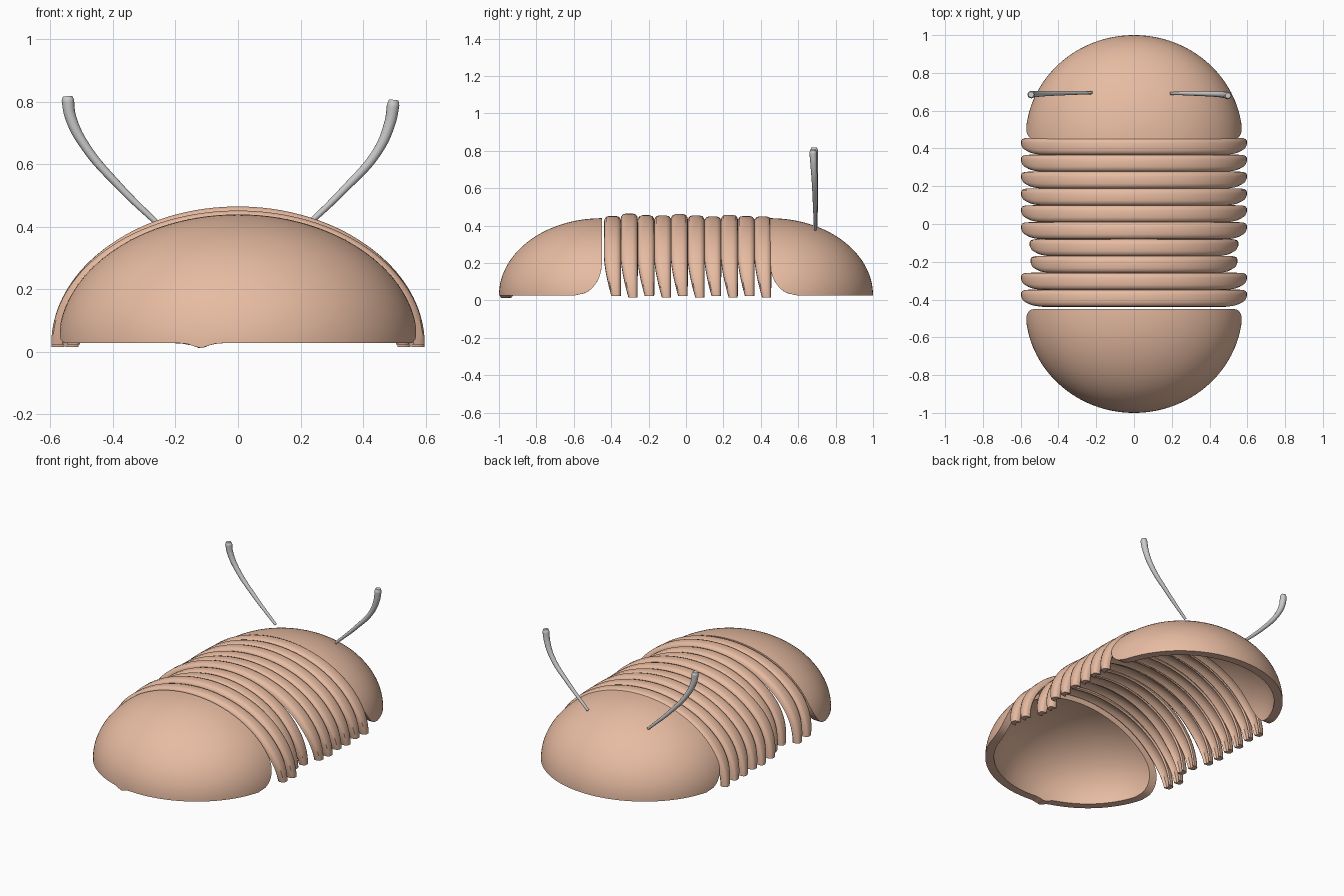
import bpy, bmesh
from math import sin, cos, pi, sqrt, exp, asin

if "Cube" in bpy.data.objects:
    bpy.data.objects.remove(bpy.data.objects["Cube"])

skin = bpy.data.materials.new("shell_tan")
skin.diffuse_color = (0.8, 0.5, 0.36, 1)
skin.use_nodes = True
skin.node_tree.nodes["Principled BSDF"].inputs["Base Color"].default_value = skin.diffuse_color


def make_object(name, bm, angle=0.7):
    bmesh.ops.remove_doubles(bm, verts=bm.verts, dist=1e-5)
    bmesh.ops.recalc_face_normals(bm, faces=bm.faces)
    me = bpy.data.meshes.new(name)
    bm.to_mesh(me)
    bm.free()
    ob = bpy.data.objects.new(name, me)
    bpy.context.collection.objects.link(ob)
    me.materials.append(skin)
    bpy.ops.object.select_all(action='DESELECT')
    bpy.context.view_layer.objects.active = ob
    ob.select_set(True)
    bpy.ops.object.shade_smooth_by_angle(angle=angle)
    return ob


def dome_grid(bm, rx, rz, ry, s, notch, na=96, nt=32):
    """Quarter ellipsoid with rounded lower corners; returns rows of verts."""
    rows = []
    for i in range(na + 1):
        a = pi * i / na
        z0 = 0.028 + rz * sin(a)
        k = max(0, (0.2 - z0) / 0.172)
        p0 = asin(0.14 * (1 - sqrt(max(0, 1 - k * k))) / ry)
        row = []
        for j in range(nt + 1):
            p = p0 + (pi / 2 - p0) * j / nt
            x, z = rx * cos(a) * cos(p), 0.028 + rz * sin(a) * cos(p)
            if notch:
                z -= 0.022 * exp(-((x + 0.12) / 0.03) ** 2) * max(0, 1 - z / 0.1)
            row.append(bm.verts.new((x, s * (0.45 + ry * sin(p)), z)))
        rows.append(row)
    for i in range(na):
        for j in range(nt):
            q = (rows[i][j], rows[i + 1][j], rows[i + 1][j + 1], rows[i][j + 1])
            bm.faces.new(q)
    return rows


def dome(name, s, notch=False):
    bm = bmesh.new()
    outer = dome_grid(bm, 0.575, 0.412, 0.55, s, notch)
    inner = dome_grid(bm, 0.525, 0.362, 0.50, s, notch)

    def bridge(u, v):
        for k in range(len(u) - 1):
            bm.faces.new((u[k], u[k + 1], v[k + 1], v[k]))
    bridge([r[0] for r in outer], [r[0] for r in inner])
    bridge(outer[0], inner[0])
    bridge(outer[-1], inner[-1])
    return make_object(name, bm)


# Head and tail shells
dome("head_shell", 1)
dome("tail_shell", -1, True)

# Rib cross-section: (fore-aft fraction, depth below outer surface)
SECTION = [(-1, .035), (-.95, .018), (-.75, .005), (-.4, 0), (.4, 0), (.75, .005),
           (.95, .018), (1, .035), (.8, .042), (.4, .03), (-.4, .03), (-.8, .042)]


def rib(name, y, rx, top, base, n=72):
    bm = bmesh.new()
    rings = []
    for i in range(n + 1):
        a = pi * i / n
        z = base + (top - base) * sin(a)
        k = max(0, (0.25 - z) / 0.25) ** 1.5   # taper and sweep at the tips
        half, yc = 0.046 - 0.024 * k, y + 0.022 * k
        ring = []
        for f, d in SECTION:
            ring.append(bm.verts.new(((rx - d) * cos(a), yc + f * half,
                                      base + (top - base - d) * sin(a))))
        rings.append(ring)
    m = len(SECTION)
    for r, q in zip(rings, rings[1:]):
        for j in range(m):
            bm.faces.new((r[j], r[(j + 1) % m], q[(j + 1) % m], q[j]))
    bm.faces.new(rings[0])
    bm.faces.new(rings[-1])
    return make_object(name, bm)


# Ten body ribs, front pair of the narrow ones at index 6 and 7
heights = [.45, .452, .458, .45, .455, .462, .455, .456, .465, .452]
for i in range(10):
    rx = {6: 0.552, 7: 0.547}.get(i, 0.597)
    rib(f"body_rib_{i + 1}", 0.411 - 0.0893 * i, rx, heights[i], 0.016 + 0.008 * (i % 2))


# Antennae: tapered curves
def antenna(name, pts):
    cu = bpy.data.curves.new(name, 'CURVE')
    cu.dimensions = '3D'
    cu.bevel_depth = 0.02
    cu.bevel_resolution = 4
    cu.resolution_u = 10
    cu.use_fill_caps = True
    sp = cu.splines.new('BEZIER')
    sp.bezier_points.add(len(pts) - 1)
    for b, (x, y, z, r) in zip(sp.bezier_points, pts):
        b.co = (x, y, z)
        b.radius = r / 0.02
        b.handle_left_type = b.handle_right_type = 'AUTO'
    bpy.context.collection.objects.link(bpy.data.objects.new(name, cu))


antenna("antenna_left", [(-.225, .695, .38, .008), (-.38, .693, .53, .012), (-.49, .69, .66, .015),
                         (-.535, .687, .75, .018), (-.544, .685, .805, .020), (-.545, .685, .818, .015)])
antenna("antenna_right", [(.195, .692, .38, .008), (.34, .69, .52, .012), (.445, .687, .64, .015),
                          (.485, .683, .73, .018), (.496, .68, .79, .020), (.498, .68, .806, .015)])
